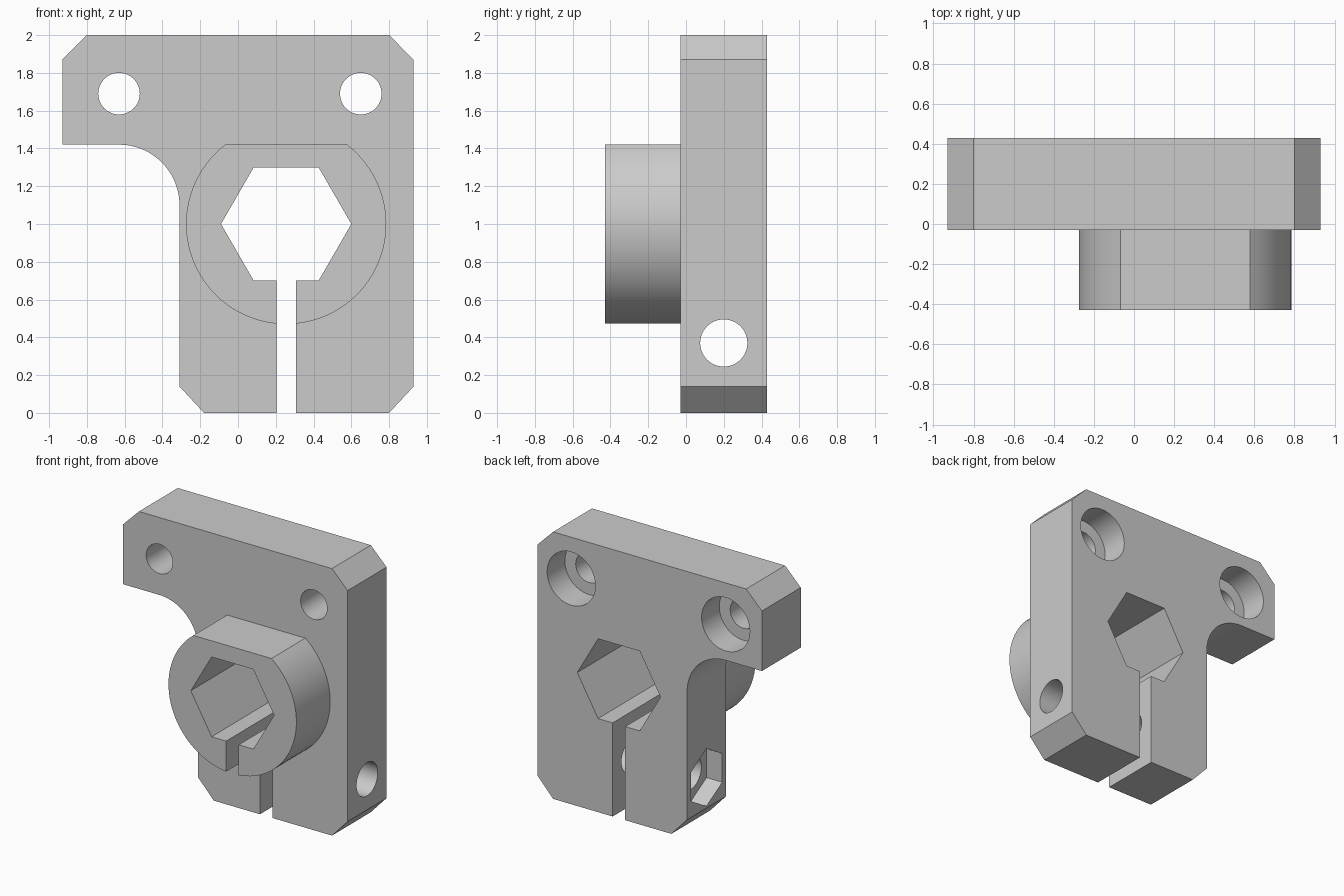
import bpy
import bmesh
from math import cos, sin, pi, radians

cube = bpy.data.objects.get("Cube")
if cube:
    bpy.data.objects.remove(cube, do_unlink=True)

grey = bpy.data.materials.new("plain_grey")
grey.use_nodes = True
colour = (0.6, 0.6, 0.6, 1)
grey.diffuse_color = colour
grey.node_tree.nodes["Principled BSDF"].inputs["Base Color"].default_value = colour

FRONT, BACK, HUB_FRONT = -0.03, 0.43, -0.43
BORE = (0.255, 1.0)


def arc(centre, radius, start, end, steps):
    """Points along an arc, angles in degrees."""
    angles = [radians(start + (end - start) * i / steps) for i in range(steps + 1)]
    return [(centre[0] + radius * cos(a), centre[1] + radius * sin(a)) for a in angles]


def ring(centre, radius, sides, turn=0):
    return arc(centre, radius, turn, turn + 360, sides)[:-1]


def prism(name, outline, start, end, axis="y"):
    """Extrude an outline: (x, z) along y, or (y, z) along x."""
    bm = bmesh.new()

    def place(p, d):
        return (p[0], d, p[1]) if axis == "y" else (d, p[0], p[1])
    near = [bm.verts.new(place(p, start)) for p in outline]
    far = [bm.verts.new(place(p, end)) for p in outline]
    bm.faces.new(near)
    bm.faces.new(far[::-1])
    for i in range(len(outline)):
        j = (i + 1) % len(outline)
        bm.faces.new((near[j], near[i], far[i], far[j]))
    bmesh.ops.recalc_face_normals(bm, faces=bm.faces)
    mesh = bpy.data.meshes.new(name)
    bm.to_mesh(mesh)
    bm.free()
    mesh.materials.append(grey)
    obj = bpy.data.objects.new(name, mesh)
    bpy.context.collection.objects.link(obj)
    return obj


def combine(target, tool, operation):
    """Apply a boolean and discard the tool."""
    mod = target.modifiers.new(operation, "BOOLEAN")
    mod.operation, mod.solver, mod.object = operation, "EXACT", tool
    bpy.context.view_layer.update()
    graph = bpy.context.evaluated_depsgraph_get()
    mesh = bpy.data.meshes.new_from_object(target.evaluated_get(graph))
    target.modifiers.clear()
    target.data = mesh
    bpy.data.objects.remove(tool, do_unlink=True)


# Plate with chamfered corners and a filleted arm
outline = [(-0.18, 0), (0.8, 0), (0.93, 0.14), (0.93, 1.87), (0.8, 2),
           (-0.8, 2), (-0.93, 1.87), (-0.93, 1.42)]
outline += arc((-0.63, 1.1), 0.32, 90, 0, 24) + [(-0.31, 0.14)]
bracket = prism("clamp_bracket", outline, FRONT, BACK)

# Round hub with a flat top
flat = 52.4
hub = prism("hub", arc(BORE, 0.53, 180 - flat, 360 + flat, 72), HUB_FRONT, FRONT + 0.05)
combine(bracket, hub, "UNION")

# Hexagonal bore and clamping slot
combine(bracket, prism("bore_cutter", ring(BORE, 0.345, 6), -1, 1), "DIFFERENCE")
slot = [(0.203, -0.2), (0.307, -0.2), (0.307, 0.9), (0.203, 0.9)]
combine(bracket, prism("slot_cutter", slot, -1, 1), "DIFFERENCE")

# Mounting holes, counterbored from the back
for x in (-0.63, 0.65):
    combine(bracket, prism("hole_cutter", ring((x, 1.69), 0.11, 48), -1, 1), "DIFFERENCE")
    combine(bracket, prism("counterbore_cutter", ring((x, 1.69), 0.2, 48),
                           BACK - 0.21, 1), "DIFFERENCE")

# Clamp screw hole and nut pocket
screw = (0.2, 0.37)
combine(bracket, prism("screw_cutter", ring(screw, 0.125, 48), -1, 1.2, "x"), "DIFFERENCE")
combine(bracket, prism("nut_cutter", ring(screw, 0.215, 6, 30), -0.6, -0.18, "x"), "DIFFERENCE")

# Smooth curved walls, keep edges sharp
bpy.ops.object.select_all(action="DESELECT")
bracket.select_set(True)
bpy.context.view_layer.objects.active = bracket
bpy.ops.object.shade_smooth_by_angle(angle=pi / 9)
